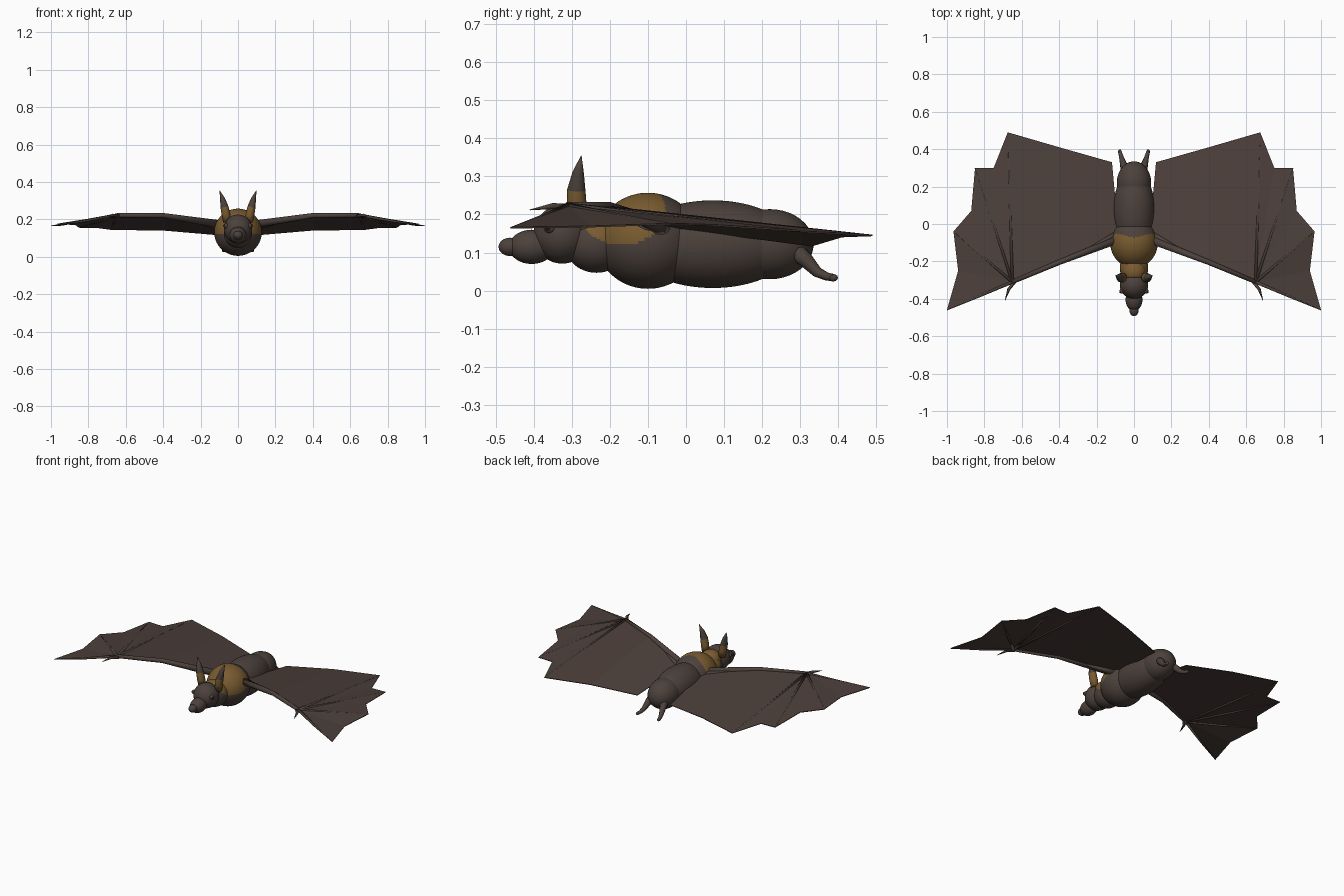
import bpy, bmesh, math
from mathutils import Vector

if "Cube" in bpy.data.objects:
    bpy.data.objects.remove(bpy.data.objects["Cube"])


def material(name, rgb):
    m = bpy.data.materials.new(name)
    m.diffuse_color = (*rgb, 1)
    m.use_nodes = True
    m.node_tree.nodes["Principled BSDF"].inputs["Base Color"].default_value = m.diffuse_color
    return m


FUR = material("brown fur", (0.072, 0.053, 0.045))
GOLD = material("golden fur", (0.19, 0.105, 0.03))
SKIN = material("wing skin", (0.072, 0.050, 0.043))
DARK = material("dark eye", (0.015, 0.012, 0.011))


def finish(name, bm, mats, smooth=True):
    me = bpy.data.meshes.new(name)
    bmesh.ops.recalc_face_normals(bm, faces=bm.faces)
    for f in bm.faces:
        f.smooth = smooth
    bm.to_mesh(me)
    bm.free()
    ob = bpy.data.objects.new(name, me)
    bpy.context.collection.objects.link(ob)
    for m in mats:
        me.materials.append(m)
    return ob


def in_mantle(c):
    # oval golden patch over the shoulders and nape
    return ((c.y + 0.168) / 0.115) ** 2 + ((c.z - 0.208) / 0.087) ** 2 < 1


def ball(name, centre, radii, mat=FUR, mantle=False, segs=32):
    bm = bmesh.new()
    k = 3 if mantle else 1
    bmesh.ops.create_uvsphere(bm, u_segments=segs * k, v_segments=segs * k // 2, radius=1)
    for v in bm.verts:
        v.co = Vector(a * r + c for a, r, c in zip(v.co, radii, centre))
    if mantle:
        for f in bm.faces:
            f.material_index = int(in_mantle(f.calc_center_median()))
    return finish(name, bm, [mat, GOLD])


def tube(name, pts, radii, mat=FUR, sides=10, flat=1.0):
    # swept round limb with a radius at each point
    pts = [Vector(p) for p in pts]
    bm = bmesh.new()
    rings = []
    for i, p in enumerate(pts):
        d = (pts[min(i + 1, len(pts) - 1)] - pts[max(i - 1, 0)]).normalized()
        up = Vector((0, 1, 0)) if abs(d.z) > 0.8 else Vector((0, 0, 1))
        u = d.cross(up).normalized()
        w = u.cross(d)
        rings.append([bm.verts.new(p + radii[i] * (math.cos(t) * u * flat + math.sin(t) * w))
                      for t in (2 * math.pi * k / sides for k in range(sides))])
    for a, b in zip(rings, rings[1:]):
        for k in range(sides):
            n = (k + 1) % sides
            bm.faces.new((a[k], a[n], b[n], b[k]))
    bm.faces.new(rings[0])
    bm.faces.new(rings[-1])
    return finish(name, bm, [mat, GOLD])


# Body, from rump to nose
ball("rump", (0, 0.22, 0.122), (0.092, 0.115, 0.092), segs=40)
ball("abdomen", (0, 0.07, 0.122), (0.112, 0.215, 0.115), mantle=True)
ball("chest", (0, -0.1, 0.131), (0.127, 0.135, 0.126), mantle=True)
ball("neck", (0, -0.235, 0.125), (0.076, 0.085, 0.078), mantle=True)
ball("nape", (0, -0.255, 0.168), (0.062, 0.06, 0.052), mantle=True)
ball("head", (0, -0.325, 0.148), (0.076, 0.075, 0.077), mantle=True)
ball("snout", (0, -0.405, 0.115), (0.045, 0.06, 0.045))
ball("nose", (0, -0.462, 0.115), (0.025, 0.03, 0.024))

W = (0.65, -0.31, 0.222)                        # wrist
ARM = [(0.08, -0.08, 0.172), (0.4, -0.205, 0.22), W]
TIPS = [(1.0, -0.46, 0.165), (0.965, -0.04, 0.175), (0.85, 0.30, 0.157), (0.675, 0.49, 0.145)]
NOTCH = [(0.94, -0.25, 0.168), (0.87, 0.07, 0.172), (0.75, 0.30, 0.155)]


def wing_skin(name, s):
    bm = bmesh.new()
    V = lambda p: bm.verts.new((p[0] * s, p[1], p[2]))
    a, e, w = map(V, ARM)
    t = [V(p) for p in TIPS]
    n = [V(p) for p in NOTCH]
    r, m = V((0.118, 0.33, 0.118)), V((0.4, 0.41, 0.142))
    # two arm panels
    bm.faces.new((a, e, m, r))
    bm.faces.new((e, w, t[3], m))
    # scalloped panels between the fingers
    for i in range(3):
        bm.faces.new((w, t[i], n[i]))
        bm.faces.new((w, n[i], t[i + 1]))
    ob = finish(name, bm, [SKIN], smooth=False)
    mod = ob.modifiers.new("thickness", "SOLIDIFY")
    mod.thickness = 0.004
    mod.offset = 0


for side, s in (("left", 1), ("right", -1)):
    def M(pts):
        return [(x * s, y, z) for x, y, z in pts]

    # Wing
    wing_skin(side + "_wing_skin", s)
    tube(side + "_arm", M(ARM), (0.022, 0.014, 0.011))
    tube(side + "_shoulder", M([(0.09, -0.055, 0.16), (0.25, -0.138, 0.194)]), (0.022, 0.008))
    for i, p in enumerate(TIPS):
        mid = tuple((a + b) / 2 - d for a, b, d in zip(W, p, (0, 0, 0.003)))
        tube(f"{side}_finger_{i + 1}", M([W, mid, p]), (0.009, 0.0065, 0.002), sides=8)
    ball(side + "_wrist", (W[0] * s, W[1], W[2] - 0.004), (0.013, 0.013, 0.012), segs=12)
    tube(side + "_thumb_claw", M([(0.64, -0.31, 0.218), (0.67, -0.35, 0.222), (0.69, -0.41, 0.212)]),
         (0.010, 0.008, 0.001), sides=8)

    # Ear with a golden base
    ear = tube(side + "_ear",
               M([(0.058, -0.285, 0.185), (0.064, -0.287, 0.225), (0.072, -0.288, 0.265),
                  (0.083, -0.283, 0.31), (0.098, -0.275, 0.354)]),
               (0.024, 0.026, 0.024, 0.015, 0.001), sides=16, flat=0.9)
    for f in ear.data.polygons:
        f.material_index = int(f.center.z < 0.262)

    # Eye
    ball(side + "_eye", (0.062 * s, -0.357, 0.165), (0.015, 0.016, 0.015), FUR, segs=16)
    ball(side + "_pupil", (0.07 * s, -0.361, 0.166), (0.009, 0.01, 0.009), DARK, segs=12)

    # Hind leg and foot
    tube(side + "_hind_leg",
         M([(0.045, 0.28, 0.11), (0.055, 0.315, 0.08), (0.064, 0.345, 0.048),
            (0.071, 0.37, 0.037), (0.076, 0.388, 0.034)]),
         (0.026, 0.02, 0.014, 0.011, 0.010))
    ball(side + "_foot", (0.076 * s, 0.386, 0.034), (0.010, 0.013, 0.010), segs=12)
